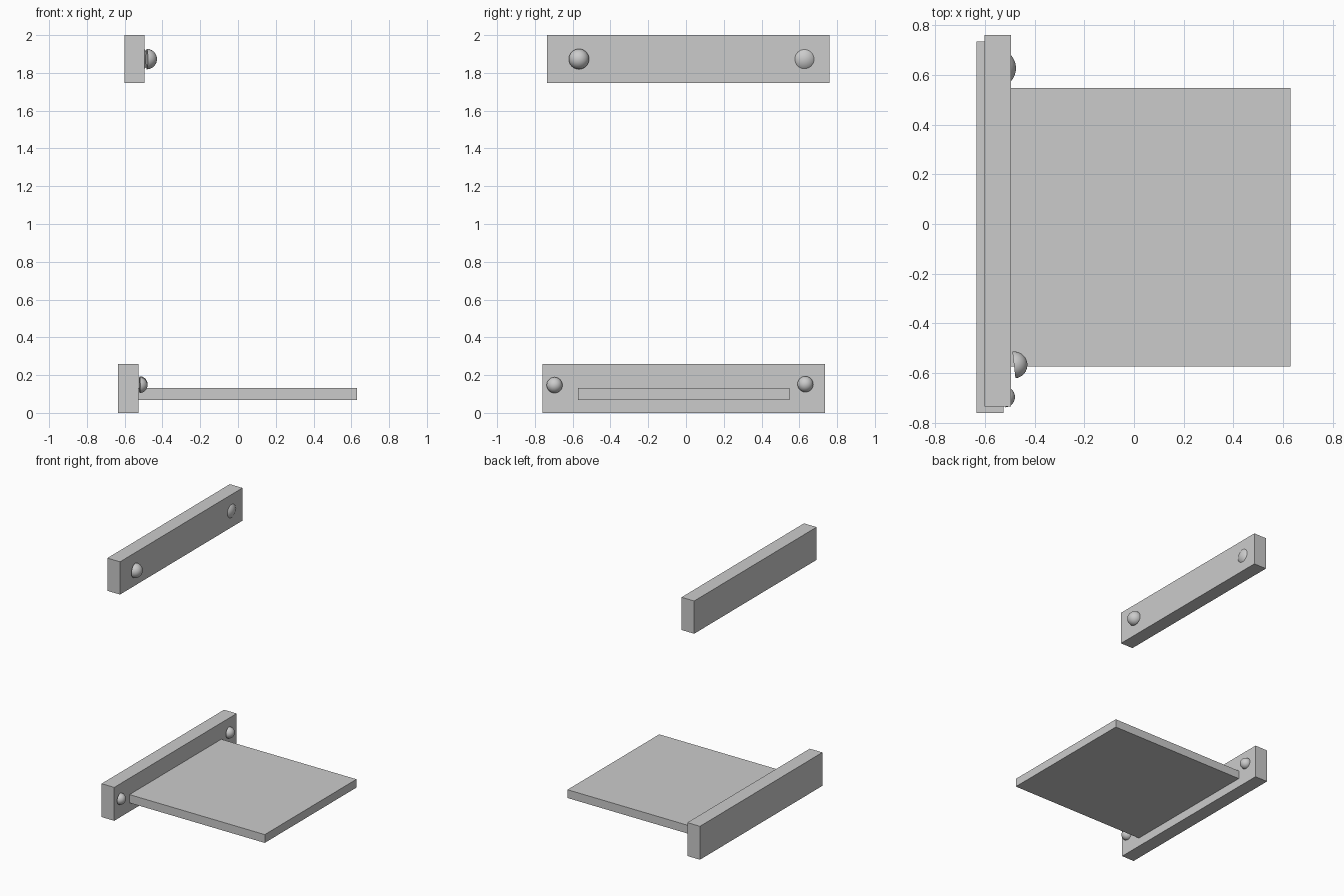
import bpy, bmesh, math
from mathutils import Matrix

if "Cube" in bpy.data.objects:
    bpy.data.objects.remove(bpy.data.objects["Cube"])


def finish(name, bm):
    bmesh.ops.recalc_face_normals(bm, faces=bm.faces)
    mesh = bpy.data.meshes.new(name)
    bm.to_mesh(mesh)
    bm.free()
    ob = bpy.data.objects.new(name, mesh)
    bpy.context.collection.objects.link(ob)
    return ob


def box(name, x, y, z):
    bm = bmesh.new()
    size = [b - a for a, b in (x, y, z)]
    mid = [(a + b) / 2 for a, b in (x, y, z)]
    bmesh.ops.create_cube(bm, size=1, matrix=Matrix.Translation(mid) @ Matrix.Diagonal((*size, 1)))
    return finish(name, bm)


def dome(name, x, y, z, radius, height, tilt=0.0, rings=10, sides=32):
    """Closed spherical cap with its flat base at x, bulging towards +x."""
    big = (radius ** 2 + height ** 2) / (2 * height)
    span = math.acos((big - height) / big)
    bm = bmesh.new()
    prof = [bm.verts.new((big * math.cos(span * i / rings) - big + height,
                          big * math.sin(span * i / rings), 0)) for i in range(rings + 1)]
    prof.append(bm.verts.new((0, 0, 0)))
    edges = [bm.edges.new(p) for p in zip(prof, prof[1:])]
    bmesh.ops.spin(bm, geom=prof + edges, cent=(0, 0, 0), axis=(1, 0, 0),
                   angle=2 * math.pi, steps=sides)
    bmesh.ops.remove_doubles(bm, verts=bm.verts, dist=1e-5)
    rim = [e for e in bm.edges if all(abs(v.co.x) < 1e-5 for v in e.verts)]
    for f in bm.faces:
        f.smooth = any(v.co.x > 1e-5 for v in f.verts)
    for e in rim:
        e.smooth = False
    ob = finish(name, bm)
    ob.location = (x, y, z)
    ob.rotation_euler.z = math.radians(tilt)
    return ob


# wall rails, offset slightly from one another
box("upper_rail", (-0.602, -0.494), (-0.735, 0.76), (1.747, 2.0))
box("lower_rail", (-0.634, -0.526), (-0.76, 0.735), (0.0, 0.258))

# flat shelf standing out from the lower rail
box("shelf_plate", (-0.53, 0.63), (-0.573, 0.547), (0.067, 0.131))

# upper knobs: one full dome, one shallow
dome("upper_knob_near", -0.483, -0.567, 1.873, 0.054, 0.054, tilt=6.5)
dome("upper_knob_far", -0.495, 0.627, 1.873, 0.052, 0.02)

# lower knobs
dome("lower_knob_near", -0.521, -0.696, 0.147, 0.042, 0.042, tilt=5)
dome("lower_knob_far", -0.521, 0.632, 0.152, 0.042, 0.042, tilt=5)
